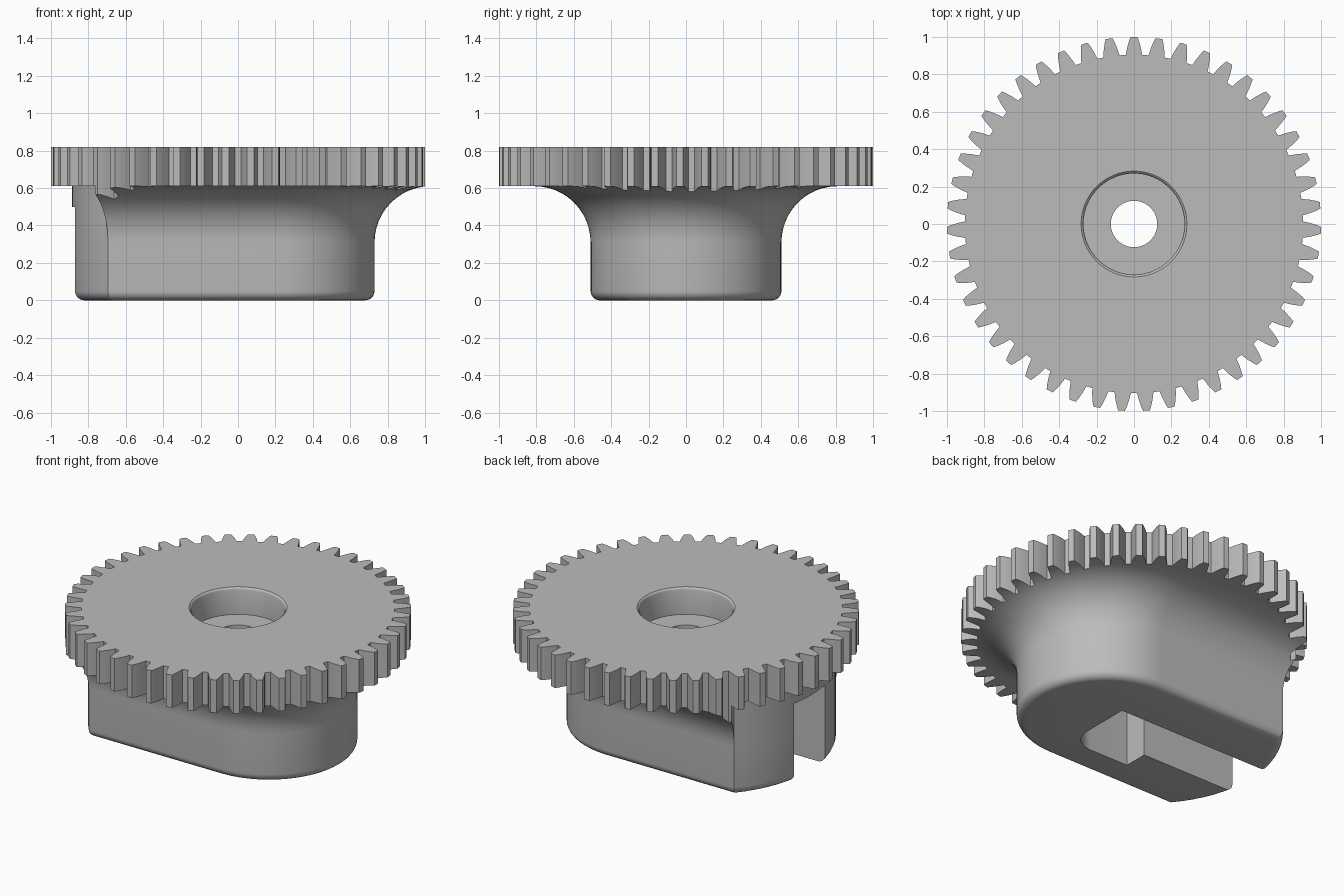
import bpy, bmesh
from math import sin, cos, pi, asin, sqrt

cube = bpy.data.objects.get("Cube")
if cube:
    bpy.data.objects.remove(cube, do_unlink=True)

grey = bpy.data.materials.new("plain grey")
grey.use_nodes = True
grey.diffuse_color = (0.5, 0.5, 0.5, 1)
grey.node_tree.nodes["Principled BSDF"].inputs["Base Color"].default_value = (0.5, 0.5, 0.5, 1)

TEETH = 47
TOP, GEAR_Z = 0.82, 0.61
HALF_W, ROUND_X, CORNER_X = 0.51, 0.22, -0.695
END_CX, END_R = -0.116, 0.772
FILLET, FLARE = 0.05, 0.3


def loft(name, layers):
    """Closed solid through a list of (outline, z) layers."""
    bm = bmesh.new()
    rings = [[bm.verts.new((x, y, z)) for x, y in pts] for pts, z in layers]
    n = len(rings[0])
    for low, high in zip(rings, rings[1:]):
        for i in range(n):
            j = (i + 1) % n
            bm.faces.new((low[i], low[j], high[j], high[i]))
    bm.faces.new(rings[0][::-1])
    bm.faces.new(rings[-1])
    bmesh.ops.remove_doubles(bm, verts=bm.verts, dist=1e-5)
    bmesh.ops.recalc_face_normals(bm, faces=bm.faces)
    mesh = bpy.data.meshes.new(name)
    bm.to_mesh(mesh)
    bm.free()
    mesh.materials.append(grey)
    obj = bpy.data.objects.new(name, mesh)
    bpy.context.collection.objects.link(obj)
    return obj


def arc(cx, cy, r, start, end, steps):
    return [(cx + r * cos(start + (end - start) * i / steps),
             cy + r * sin(start + (end - start) * i / steps)) for i in range(steps + 1)]


def circle(r):
    return arc(0, 0, r, 0, 2 * pi, 64)[:-1]


def activate(obj):
    bpy.ops.object.select_all(action='DESELECT')
    obj.select_set(True)
    bpy.context.view_layer.objects.active = obj


def boolean(obj, cutter, operation):
    mod = obj.modifiers.new("cut", 'BOOLEAN')
    mod.operation, mod.solver, mod.object = operation, 'EXACT', cutter
    activate(obj)
    bpy.ops.object.modifier_apply(modifier=mod.name)


# Toothed outline
def gear_outline():
    flank = [(0.905, 0.044), (0.945, 0.036), (0.98, 0.026), (1.0, 0.018)]
    pts = []
    for k in range(TEETH):
        mid = pi / 2 + 2 * pi * k / TEETH
        for side, pairs in ((-1, flank), (1, flank[::-1])):
            for r, half in pairs:
                a = mid + side * half / r
                pts.append((r * cos(a), r * sin(a)))
    return pts


# Body outline: round nose, straight sides, shallow arc at the open end
def body_outline(offset):
    inset, flare = min(offset, 0), max(offset, 0)
    half = HALF_W + inset
    r = END_R + inset
    a = asin(half / r)
    end = arc(END_CX, 0, r, pi - a, pi + a, 16)
    tip = (end[-1][0] - 0.47 * flare, -half - flare)
    nose = arc(ROUND_X, 0, HALF_W + offset, -pi / 2, pi / 2, 40)
    return end + [tip] + nose + [(tip[0], -tip[1])]


teeth = gear_outline()
gear = loft("gear_wheel", [(teeth, GEAR_Z), (teeth, TOP)])

layers = []
for i in range(7):
    a = pi / 2 * i / 6
    layers.append((body_outline(-FILLET * (1 - sin(a))), FILLET * (1 - cos(a))))
for i in range(13):
    a = pi / 2 * i / 12
    layers.append((body_outline(FLARE * (1 - cos(a))), GEAR_Z - FLARE * (1 - sin(a))))
layers.append((body_outline(FLARE), GEAR_Z + 0.005))
body = loft("slotted_body", layers)

# Helpers: flare trimmer, underside slot with side pocket, stepped bore
trimmer = loft("flare_trimmer", [(teeth, -0.2), (teeth, 1.0)])
slot_pts = ([(-1.3, 0.155), (-1.3, -0.155), (-0.207, -0.155), (-0.207, -0.31)]
            + arc(0.07, -0.16, 0.15, -pi / 2, 0, 10) + [(0.22, 0.155)])
slot = loft("slot_cutter", [(slot_pts, -0.1), (slot_pts, 0.5)])
recess = loft("recess_cutter", [(circle(0.27), 0.65), (circle(0.27), TOP - 0.02),
                                (circle(0.274), TOP - 0.008), (circle(0.283), TOP),
                                (circle(0.283), TOP + 0.1)])
bore = loft("bore_cutter", [(circle(0.124), -0.2), (circle(0.124), 1.0)])

boolean(body, trimmer, 'INTERSECT')
boolean(body, slot, 'DIFFERENCE')
boolean(body, bore, 'DIFFERENCE')
boolean(gear, recess, 'DIFFERENCE')
boolean(gear, bore, 'DIFFERENCE')

for helper in (trimmer, slot, recess, bore):
    bpy.data.objects.remove(helper, do_unlink=True)

for obj, angle in ((body, 30), (gear, 20)):
    activate(obj)
    bpy.ops.object.shade_smooth_by_angle(angle=angle * pi / 180)
